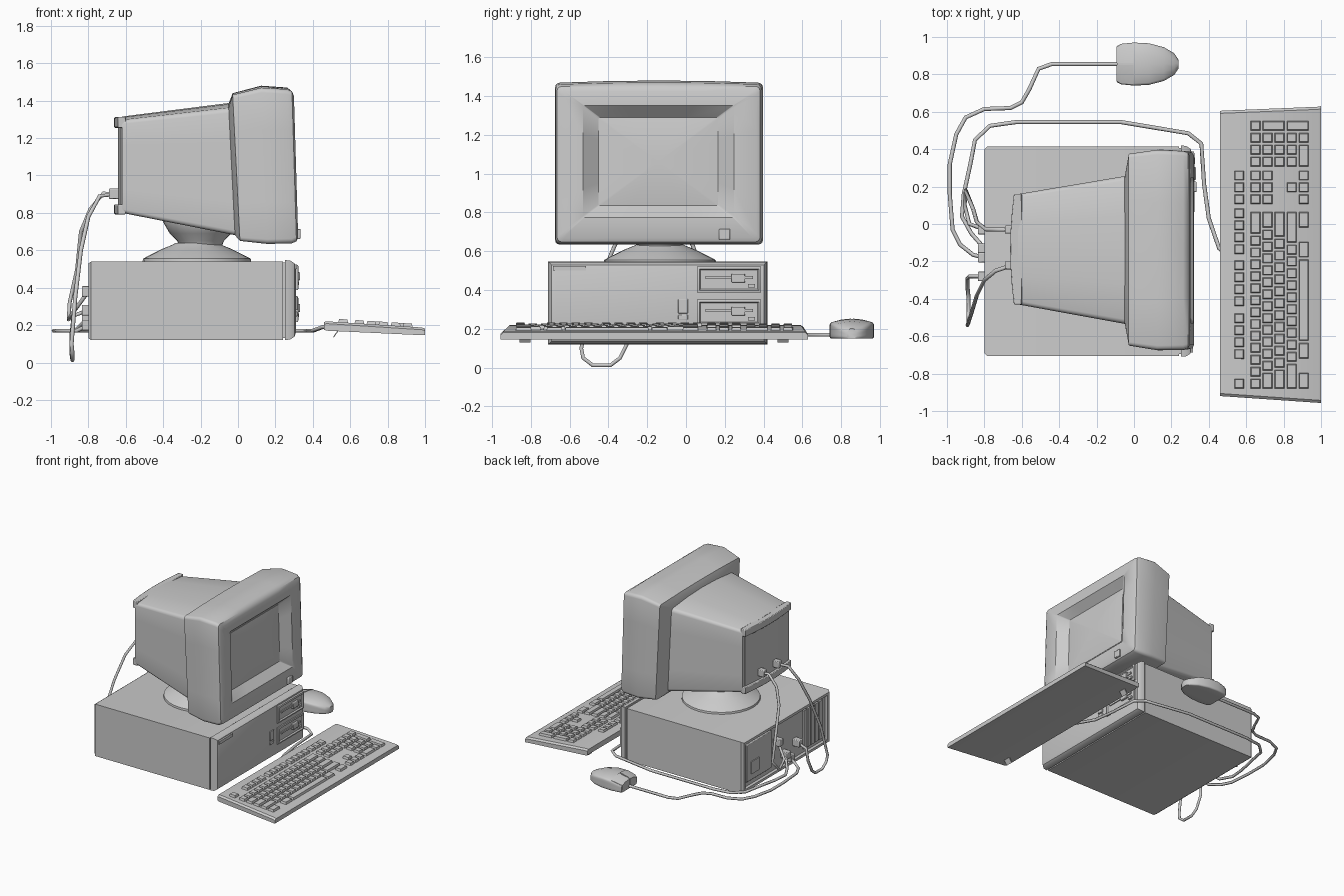
import bpy, bmesh, math
from mathutils import Vector

if "Cube" in bpy.data.objects:
    bpy.data.objects.remove(bpy.data.objects["Cube"])


def mesh(name, verts, faces, bevel=0, smooth=True):
    me = bpy.data.meshes.new(name)
    me.from_pydata([tuple(v) for v in verts], [], faces)
    bm = bmesh.new()
    bm.from_mesh(me)
    bmesh.ops.recalc_face_normals(bm, faces=bm.faces)
    bm.to_mesh(me)
    bm.free()
    ob = bpy.data.objects.new(name, me)
    bpy.context.collection.objects.link(ob)
    if bevel:
        m = ob.modifiers.new("bevel", 'BEVEL')
        m.width, m.segments = bevel, 2
    bpy.ops.object.select_all(action='DESELECT')
    ob.select_set(True)
    bpy.context.view_layer.objects.active = ob
    if smooth:
        bpy.ops.object.shade_smooth_by_angle(angle=math.radians(35))
    return ob


def loft(name, rings, tip=None, **kw):
    n = len(rings[0])
    verts = [p for r in rings for p in r]
    faces = [(k*n+i, k*n+(i+1) % n, (k+1)*n+(i+1) % n, (k+1)*n+i)
             for k in range(len(rings)-1) for i in range(n)]
    faces.append(tuple(range(n)))
    last = (len(rings)-1)*n
    if tip:
        verts.append(tip)
        faces += [(last+i, last+(i+1) % n, len(verts)-1) for i in range(n)]
    else:
        faces.append(tuple(range(last, last+n)))
    return mesh(name, verts, faces, **kw)


def rect(x, y0, y1, z0, z1):
    return [(x, y0, z0), (x, y1, z0), (x, y1, z1), (x, y0, z1)]


def box(name, x0, x1, y0, y1, z0, z1, bevel=0):
    return loft(name, [rect(x0, y0, y1, z0, z1), rect(x1, y0, y1, z0, z1)], bevel=bevel)


def prism(name, pts, z0, z1, bevel=0):
    return loft(name, [[(x, y, z) for x, y in pts] for z in (z0, z1)], bevel=bevel)


def ring(x, y0, y1, z0, z1, r=.02, tilt=0, arch=0):
    """Rounded rectangle across x, with optional backward tilt and arched top."""
    arcs = []
    for i, (cy, cz) in enumerate([(y1-r, z1-r), (y0+r, z1-r), (y0+r, z0+r), (y1-r, z0+r)]):
        arcs.append([(cy+r*math.cos(math.radians(i*90+a)), cz+r*math.sin(math.radians(i*90+a)))
                     for a in (0, 30, 60, 90)])
    pts = []
    for i, arc in enumerate(arcs):
        a, b = Vector(arc[-1]), Vector(arcs[(i+1) % 4][0])
        pts += arc + [tuple(a.lerp(b, t)) for t in (.25, .5, .75)]
    yc, h, zm = (y0+y1)/2, (y1-y0)/2, (z0+z1)/2
    return [(x+tilt*(1.06-z), y, z+(arch*(1-((y-yc)/h)**2) if z > zm else 0)) for y, z in pts]


def lathe(name, cx, cy, profile, n=28):
    return loft(name, [[(cx+r*math.cos(2*math.pi*i/n), cy+r*math.sin(2*math.pi*i/n), z)
                        for i in range(n)] for r, z in profile])


def cable(name, pts, r=.011):
    cu = bpy.data.curves.new(name, 'CURVE')
    cu.dimensions = '3D'
    cu.bevel_depth, cu.bevel_resolution, cu.use_fill_caps = r, 1, True
    sp = cu.splines.new('POLY')
    sp.points.add(len(pts)-1)
    for p, co in zip(sp.points, pts):
        p.co = (*co, 1)
    bpy.context.collection.objects.link(bpy.data.objects.new(name, cu))


# Desktop case: body with recessed back, seam core and rounded front bezel
loft("case_body", [rect(.24, -.705, .415, .12, .54), rect(-.785, -.705, .415, .12, .54),
                   rect(-.80, -.69, .40, .13, .53), rect(-.80, -.67, .38, .15, .51),
                   rect(-.775, -.67, .38, .15, .51)])
box("case_seam", .23, .27, -.695, .405, .13, .535)
prof = [(.25, 0), (.28, .003), (.302, .018), (.31, .04)]
loft("case_bezel", [rect(x, -.71+d, .42-d, .12+d, .548-d) for x, d in prof])
box("badge_plate", .30, .316, -.686, -.515, .50, .525)
for i, (z0, z1) in enumerate([(.28, .355), (.247, .272)]):
    box(f"case_button_{i}", .30, .318, -.04, .01, z0, z1, .003)

# Two disk drives
for i, z in enumerate((.454, .284)):
    a, b, c, d = .057, .387, z-.067, z+.067
    loft(f"drive_face_{i}", [rect(.29, a, b, c, d), rect(.32, a, b, c, d),
                             rect(.324, a+.012, b-.012, c+.012, d-.012),
                             rect(.314, a+.018, b-.018, c+.018, d-.018)])
    box(f"drive_slot_{i}", .31, .322, .10, .345, z+.003, z+.018)
    box(f"drive_latch_{i}", .31, .331, .235, .305, z-.015, z+.03, .004)
    box(f"drive_eject_{i}", .31, .326, .32, .355, z-.04, z-.022)

# Case back panels and sockets
box("power_supply_panel", -.79, -.77, .03, .35, .19, .49, .004)
box("power_supply_socket", -.797, -.78, .20, .30, .24, .34)
for i in range(5):
    y = -.62+i*.05
    box(f"slot_cover_{i}", -.788, -.77, y, y+.038, .18, .49)
for name, y, z in [("video_plug", -.03, .38), ("power_plug", -.28, .28),
                   ("mouse_plug", -.18, .20), ("keyboard_plug", -.13, .24)]:
    box(name, -.835, -.77, y-.025, y+.025, z-.028, z+.028, .005)

# Swivel stand
lathe("stand_base", -.22, -.135, [(.29, .54), (.288, .555), (.25, .575), (.19, .605), (.125, .632), (.115, .64)])
lathe("stand_neck", -.20, -.135, [(.115, .625), (.125, .65), (.165, .69), (.20, .75), (.20, .82)])

# Monitor housing, bezel and bulging screen
loft("monitor_housing", [ring(-.62, -.43, .16, .80, 1.295, .02, 0, .02),
                         ring(-.03, -.535, .257, .68, 1.36, .025, .05, .028)])
loft("monitor_bezel", [ring(-.035, -.535, .257, .68, 1.36, .025, .05, .025),
                       ring(-.01, -.65, .375, .65, 1.43, .02, .05, .01),
                       ring(.14, -.675, .397, .634, 1.468, .025, .04, .012),
                       ring(.275, -.672, .39, .637, 1.46, .025, .03, .01),
                       ring(.30, -.665, .382, .648, 1.45, .025, .03),
                       ring(.31, -.645, .362, .67, 1.425, .02, .03),
                       ring(.31, -.53, .247, .775, 1.35, .008, .03),
                       ring(.25, -.45, .165, .835, 1.29, .008, .03)])
loft("screen", [ring(.24, -.45, .165, .835, 1.29, .008, .03),
                ring(.252, -.45, .165, .835, 1.29, .008, .03)], tip=(.287, -.142, 1.062))
box("monitor_power_button", .30, .334, .17, .227, .66, .715, .005)


def bowed(depth, inset):
    ys = [-.43+inset+(.59-2*inset)*t/6 for t in range(7)]
    return [(-.60, ys[0])] + [(-depth-.02*(1-((y+.135)/.295)**2), y) for y in ys] + [(-.60, ys[-1])]


# Monitor back: two bowed lips around a set-back panel
prism("monitor_back_lip_top", bowed(.642, 0), 1.255, 1.312, .005)
prism("monitor_back_lip_bottom", bowed(.642, 0), .792, .845, .005)
prism("monitor_back_panel", bowed(.622, .02), .84, 1.26)
for name, y in [("monitor_video_plug", -.03), ("monitor_power_plug", -.22)]:
    box(name, -.69, -.63, y-.022, y+.022, .875, .93, .005)

# Keyboard slab, wider along the front edge
kb = []
for x, ya, yb, z0, z1 in [(.46, -.92, .605, .175, .217), (.475, -.921, .606, .17, .22),
                          (.985, -.956, .627, .146, .187), (1.0, -.957, .63, .146, .18)]:
    kb.append([(x, ya, z0), (x, yb, z0), (x, yb, z1-.012), (x, yb-.014, z1),
               (x, ya+.014, z1), (x, ya, z1-.012)])
loft("keyboard_body", kb)
for i, y in enumerate((-.83, .50)):
    loft(f"keyboard_foot_{i}", [rect(.51, y-.028, y+.028, .13, .14), rect(.535, y-.028, y+.028, .165, .175)])

# Keys: tapered caps laid out by row widths, negative widths are gaps
U = .0637
ROWS = [.622, .686, .750, .816, .880]
kv, kf = [], []


def key(x0, x1, y0, y1):
    b = len(kv)
    for s, h in ((0, -.006), (.006, .017)):
        for x, y in ((x0+s, y0+s), (x1-s, y0+s), (x1-s, y1-s), (x0+s, y1-s)):
            kv.append((x, y, .221-(x-.46)*.0646+h))
    kf.extend([(b, b+3, b+2, b+1), (b+4, b+5, b+6, b+7)])
    kf.extend([(b+i, b+(i+1) % 4, b+4+(i+1) % 4, b+4+i) for i in range(4)])


def key_row(x, y, widths, depth=.055):
    for w in widths:
        if w > 0:
            key(x, x+depth, y+.005, y+w*U-.005)
        y += abs(w)*U


main = [[1]*13+[2], [1.5]+[1]*12+[1.5], [1.75]+[1]*11+[2.25], [2.25]+[1]*10+[2.75],
        [1.5, -1, 1.5, 7, 1.5, -1, 1.5]]
nav = [[1]*3, [1]*3, [], [-1, 1], [1]*3]
pad = [[1]*4, [1]*3, [1]*3, [1]*3, [2, 1]]
for x, m, n, p in zip(ROWS, main, nav, pad):
    key_row(x, -.885, m)
    key_row(x, .10, n)
    key_row(x, .302, p)
for x in (ROWS[1], ROWS[3]):
    key_row(x, .302+3*U, [1], .119)
for y, count in [(-.885, 1), (-.727, 4), (-.444, 4), (-.166, 4), (.10, 3)]:
    key_row(.535, y, [1]*count)
mesh("keyboard_keys", kv, kf, smooth=False)

# Mouse with two buttons
sect = [(-.09, .097, .205), (-.07, .108, .215), (0, .115, .23), (.08, .111, .232),
        (.16, .09, .22), (.215, .058, .20), (.237, .025, .185)]
loft("mouse_body", [ring(x, .855-w, .855+w, .15, z, .012, 0, .018) for x, w, z in sect])
for s, side in ((1, "right"), (-1, "left")):
    loft(f"mouse_button_{side}", [[(x, .855+s*.005, z+.022), (x, .855+s*.055, z+.017),
                                   (x, .855+s*(w-.008), z+.002), (x, .855+s*(w-.008), z-.03),
                                   (x, .855+s*.005, z-.03)]
                                  for x, w, z in [(-.094, .10, .206), (-.07, .11, .217), (-.002, .116, .231)]])

# Cables
flat = [(-.09, .855), (-.44, .855), (-.51, .83), (-.56, .72), (-.60, .65), (-.66, .62), (-.80, .615),
        (-.90, .57), (-.95, .48), (-.985, .32), (-.985, .16), (-.97, -.03), (-.93, -.11), (-.86, -.165)]
cable("mouse_cable", [(x, y, .17) for x, y in flat] + [(-.80, -.18, .20)])
flat = [(.48, -.15), (.455, -.13), (.40, .03), (.375, .21), (.36, .43), (.29, .485), (-.07, .545),
        (-.63, .545), (-.77, .525), (-.85, .45), (-.875, .32), (-.91, .16), (-.92, .04), (-.87, -.05)]
cable("keyboard_cable", [(x, y, .19 if x > .44 else .17) for x, y in flat] + [(-.80, -.13, .24)])
cable("monitor_power_cable", [(-.65, -.22, .90), (-.74, -.25, .89), (-.80, -.30, .78), (-.84, -.38, .60),
                              (-.87, -.48, .35), (-.89, -.54, .10), (-.885, -.53, .05), (-.885, -.48, .012),
                              (-.885, -.39, .012), (-.89, -.34, .05), (-.89, -.29, .15), (-.88, -.28, .25),
                              (-.80, -.28, .28)])
cable("monitor_video_cable", [(-.65, -.03, .90), (-.72, -.03, .905), (-.79, -.03, .82), (-.84, .01, .70),
                              (-.86, .08, .50), (-.90, .18, .32), (-.905, .10, .23), (-.88, .0, .27),
                              (-.80, -.03, .38)])
